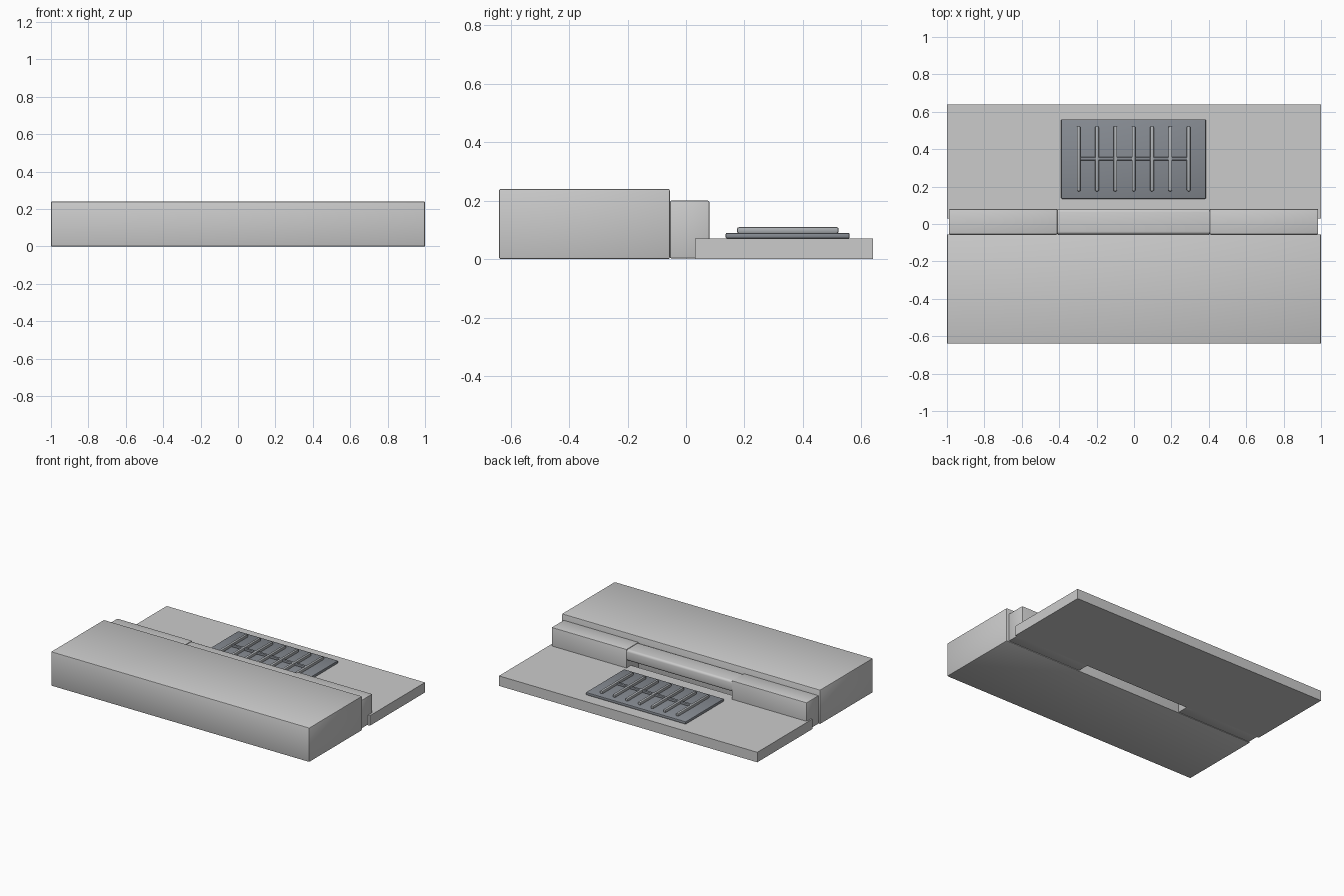
import bpy
from math import radians

if "Cube" in bpy.data.objects:
    bpy.data.objects.remove(bpy.data.objects["Cube"])


def material(name, rgb):
    m = bpy.data.materials.new(name)
    m.diffuse_color = (*rgb, 1)
    m.use_nodes = True
    m.node_tree.nodes["Principled BSDF"].inputs["Base Color"].default_value = m.diffuse_color
    return m


def box(name, x, y, z, bevel=0.0, segments=2, mat=None):
    """Box from (min, max) ranges, with optional rounded edges."""
    bpy.ops.mesh.primitive_cube_add(
        size=1, location=[(a + b) / 2 for a, b in (x, y, z)])
    ob = bpy.context.object
    ob.name = name
    ob.scale = [b - a for a, b in (x, y, z)]
    bpy.ops.object.transform_apply(location=False, rotation=False, scale=True)
    if bevel:
        mod = ob.modifiers.new("rounded_edges", 'BEVEL')
        mod.width = bevel
        mod.segments = segments
        bpy.ops.object.modifier_apply(modifier=mod.name)
        bpy.ops.object.shade_smooth_by_angle(angle=radians(40))
    if mat:
        ob.data.materials.append(mat)
    return ob


plate_mat = material("dark_iron", (0.24, 0.26, 0.29))
bar_mat = material("worn_iron", (0.42, 0.44, 0.46))

# Pavement slab and road surface
box("sidewalk", (-1, 1), (-0.64, -0.055), (0, 0.24), 0.006)
box("road", (-1, 1), (0.03, 0.64), (0, 0.07))

# Kerb: two full blocks with a lintel over the drain opening
box("kerb_left", (-0.99, -0.41), (-0.055, 0.08), (0.002, 0.2), 0.005)
box("kerb_right", (0.405, 0.985), (-0.055, 0.08), (0.002, 0.2), 0.005)
box("kerb_lintel", (-0.42, 0.415), (-0.055, 0.079), (0.12, 0.197), 0.015, 3)

# Drain grate: plate, seven bars and one cross bar
box("grate_plate", (-0.39, 0.385), (0.135, 0.56), (0.07, 0.09), 0.006, 2, plate_mat)
for i in range(7):
    cx = -0.296 + i * 0.098
    box(f"grate_bar_{i + 1}", (cx - 0.01, cx + 0.01), (0.175, 0.522),
        (0.088, 0.109), 0.006, 2, bar_mat)
box("grate_cross_bar", (-0.305, 0.3), (0.34, 0.358), (0.088, 0.105), 0.004, 2, plate_mat)
